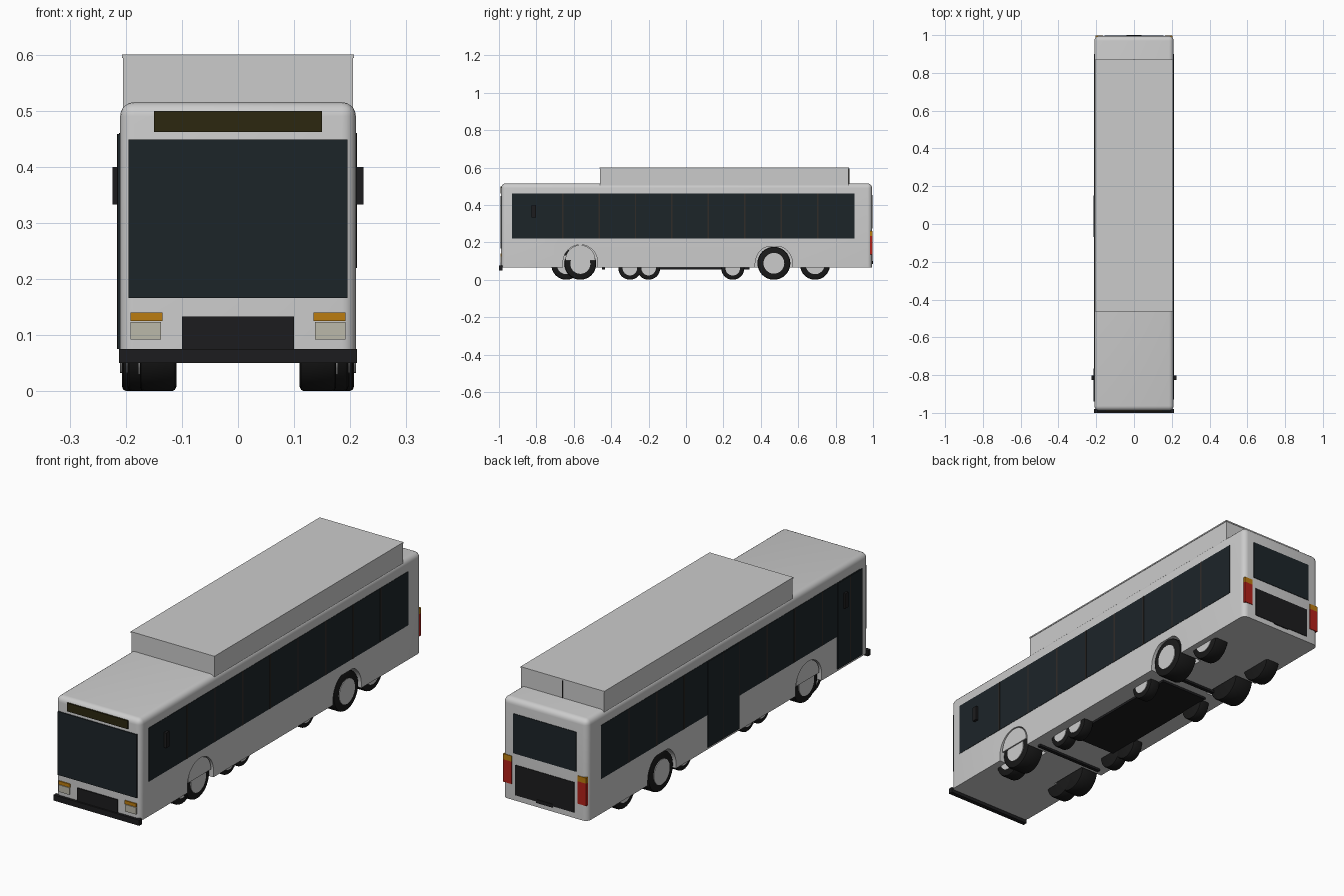
import bpy, bmesh, math
from mathutils import Matrix

if "Cube" in bpy.data.objects:
    bpy.data.objects.remove(bpy.data.objects["Cube"])


def mat(name, c):
    m = bpy.data.materials.new(name)
    m.diffuse_color = (*c, 1)
    m.use_nodes = True
    m.node_tree.nodes["Principled BSDF"].inputs["Base Color"].default_value = m.diffuse_color
    return m


GLASS = mat("dark_glass", (0.012, 0.018, 0.022))
BLACK = mat("black_plastic", (0.012, 0.012, 0.013))
RUBBER = mat("rubber", (0.01, 0.01, 0.01))
SEAM = mat("seam", (0.03, 0.025, 0.022))
SIGN = mat("sign", (0.025, 0.02, 0.005))
AMBER = mat("amber", (0.5, 0.2, 0.005))
RED = mat("red", (0.45, 0.015, 0.01))
LAMP = mat("lamp", (0.5, 0.48, 0.4))


def finish(name, bm, m=None):
    bmesh.ops.recalc_face_normals(bm, faces=bm.faces)
    me = bpy.data.meshes.new(name)
    bm.to_mesh(me)
    bm.free()
    if m:
        me.materials.append(m)
    ob = bpy.data.objects.new(name, me)
    bpy.context.collection.objects.link(ob)
    return ob


def box(name, x, y, z, m=None):
    """Box from (min, max) ranges."""
    bm = bmesh.new()
    bmesh.ops.create_cube(bm, size=1)
    for v in bm.verts:
        for i, r in enumerate((x, y, z)):
            v.co[i] = r[0] if v.co[i] < 0 else r[1]
    return finish(name, bm, m)


def pair(name, x, y, z, m=None):
    box("right_" + name, x, y, z, m)
    box("left_" + name, (-x[1], -x[0]), y, z, m)


def prism(name, pts, x0, x1, m=None):
    """Side profile of (y, z) points extruded across x."""
    bm = bmesh.new()
    f = bm.faces.new([bm.verts.new((x0, y, z)) for y, z in pts])
    r = bmesh.ops.extrude_face_region(bm, geom=[f])
    for v in r["geom"]:
        if isinstance(v, bmesh.types.BMVert):
            v.co.x = x1
    return finish(name, bm, m)


def arch(y, z, r, top, bottom):
    pts = [(y + r * math.cos(math.pi * i / 24), min(top, z + r * math.sin(math.pi * i / 24)))
           for i in range(25)]
    return pts + [(y - r, bottom), (y + r, bottom)]


def smooth(ob, angle=35):
    bpy.ops.object.select_all(action='DESELECT')
    ob.select_set(True)
    bpy.context.view_layer.objects.active = ob
    bpy.ops.object.shade_smooth_by_angle(angle=math.radians(angle))


# body shell with rounded corners and roof edges
bm = bmesh.new()
bmesh.ops.create_cube(bm, size=1)
for v in bm.verts:
    v.co.x *= 0.42
    v.co.y = v.co.y * 1.983 + 0.0035
    v.co.z = 0.065 if v.co.z < 0 else 0.515
edges = [e for e in bm.edges if max(v.co.z for v in e.verts) > 0.3]
bmesh.ops.bevel(bm, geom=edges, offset=0.025, segments=5, profile=0.5, affect='EDGES')
body = finish("body", bm)

# wheel arches cut from both sides
FRONT, REAR = -0.565, 0.47
for s in (1, -1):
    for pts in (arch(FRONT, 0.095, 0.092, 1, 0.03), arch(REAR, 0.085, 0.1, 0.175, 0.03)):
        cut = prism("arch_cutter", pts, s * 0.10, s * 0.25)
        cut.hide_render = True
        mod = body.modifiers.new("arch", 'BOOLEAN')
        mod.operation, mod.solver, mod.object = 'DIFFERENCE', 'EXACT', cut
        bpy.context.view_layer.objects.active = body
        bpy.ops.object.modifier_apply(modifier=mod.name)
        bpy.data.objects.remove(cut)
    # panel closing the upper part of the front arch
    prism("front_arch_panel", arch(FRONT, 0.105, 0.08, 1, 0.104), s * 0.2, s * 0.206)
smooth(body)

# roof equipment housing
box("roof_housing", (-0.205, 0.205), (-0.46, 0.87), (0.505, 0.598))
box("roof_housing_lid", (-0.207, 0.207), (-0.462, 0.872), (0.594, 0.6))
box("housing_rear_seam", (-0.002, 0.002), (0.87, 0.873), (0.515, 0.594), SEAM)


def wheel(name, x_out, y, r, width):
    s = 1 if x_out > 0 else -1
    turn = Matrix.Rotation(math.pi / 2, 4, 'Y')
    bm = bmesh.new()
    bmesh.ops.create_cone(bm, cap_ends=True, segments=32, radius1=r, radius2=r, depth=width)
    rim = [e for e in bm.edges if abs(e.verts[0].co.z - e.verts[1].co.z) < 1e-5]
    bmesh.ops.bevel(bm, geom=rim, offset=r * 0.1, segments=2, profile=0.5, affect='EDGES')
    bmesh.ops.transform(bm, matrix=Matrix.Translation((x_out - s * width / 2, y, r)) @ turn, verts=bm.verts)
    smooth(finish(name + "_tyre", bm, RUBBER))
    bm = bmesh.new()
    bmesh.ops.create_cone(bm, cap_ends=True, segments=32, radius1=r * 0.63, radius2=r * 0.63, depth=0.012)
    bmesh.ops.transform(bm, matrix=Matrix.Translation((x_out - s * 0.003, y, r)) @ turn, verts=bm.verts)
    smooth(finish(name + "_hub", bm))


# road wheels and the inner wheels below the floor
for s, side in ((1, "right"), (-1, "left")):
    wheel(side + "_front_wheel", s * 0.197, FRONT, 0.085, 0.085)
    wheel(side + "_rear_wheel", s * 0.207, REAR, 0.088, 0.095)
    wheel(side + "_front_inner_wheel", s * 0.175, -0.64, 0.08, 0.065)
    wheel(side + "_tail_wheel", s * 0.18, 0.69, 0.08, 0.07)
    for i, y in enumerate((-0.3, -0.2, 0.25)):
        wheel(f"{side}_middle_wheel_{i}", s * 0.165, y, 0.062, 0.05)

# underfloor plate and cross members
box("underfloor_plate", (-0.12, 0.12), (-0.28, 0.34), (0.055, 0.068), BLACK)
for y in (-0.44, 0.4):
    box("cross_member", (-0.17, 0.17), (y - 0.008, y + 0.008), (0.055, 0.068), BLACK)

# side windows with pillar seams
pair("window_band", (0.2, 0.2115), (-0.93, 0.9), (0.22, 0.46), GLASS)
for i in range(1, 9):
    y = 0.9 - i * 0.195
    pair("window_seam", (0.205, 0.2125), (y - 0.004, y + 0.004), (0.22, 0.46), SEAM)

# doors on the left side
for name, y0, y1 in (("front_door", -0.94, -0.765), ("middle_door", -0.07, 0.15)):
    box(name, (-0.2145, -0.2), (y0, y1), (0.075, 0.458), GLASS)
    mid = (y0 + y1) / 2
    box(name + "_seam", (-0.2155, -0.205), (mid - 0.002, mid + 0.002), (0.075, 0.458), SEAM)

# mirrors
pair("mirror", (0.209, 0.224), (-0.825, -0.803), (0.333, 0.4), BLACK)

# front face
F = (-0.993, -0.975)
box("windscreen", (-0.195, 0.195), F, (0.166, 0.449), GLASS)
box("destination_sign", (-0.15, 0.15), F, (0.462, 0.499), SIGN)
box("front_grille", (-0.1, 0.1), F, (0.07, 0.133), BLACK)
pair("headlight", (0.137, 0.192), F, (0.092, 0.123), LAMP)
pair("front_indicator", (0.135, 0.192), F, (0.125, 0.14), AMBER)
box("front_bumper", (-0.212, 0.212), (-1, -0.98), (0.05, 0.075), BLACK)

# rear face
R = (0.98, 0.9975)
box("rear_window", (-0.155, 0.155), R, (0.275, 0.452), GLASS)
box("engine_grille", (-0.145, 0.145), R, (0.09, 0.225), BLACK)
box("engine_handle", (-0.04, 0.04), (0.98, 1.0), (0.085, 0.1), BLACK)
pair("tail_light", (0.163, 0.205), R, (0.135, 0.235), RED)
pair("rear_indicator", (0.163, 0.205), R, (0.235, 0.26), AMBER)
